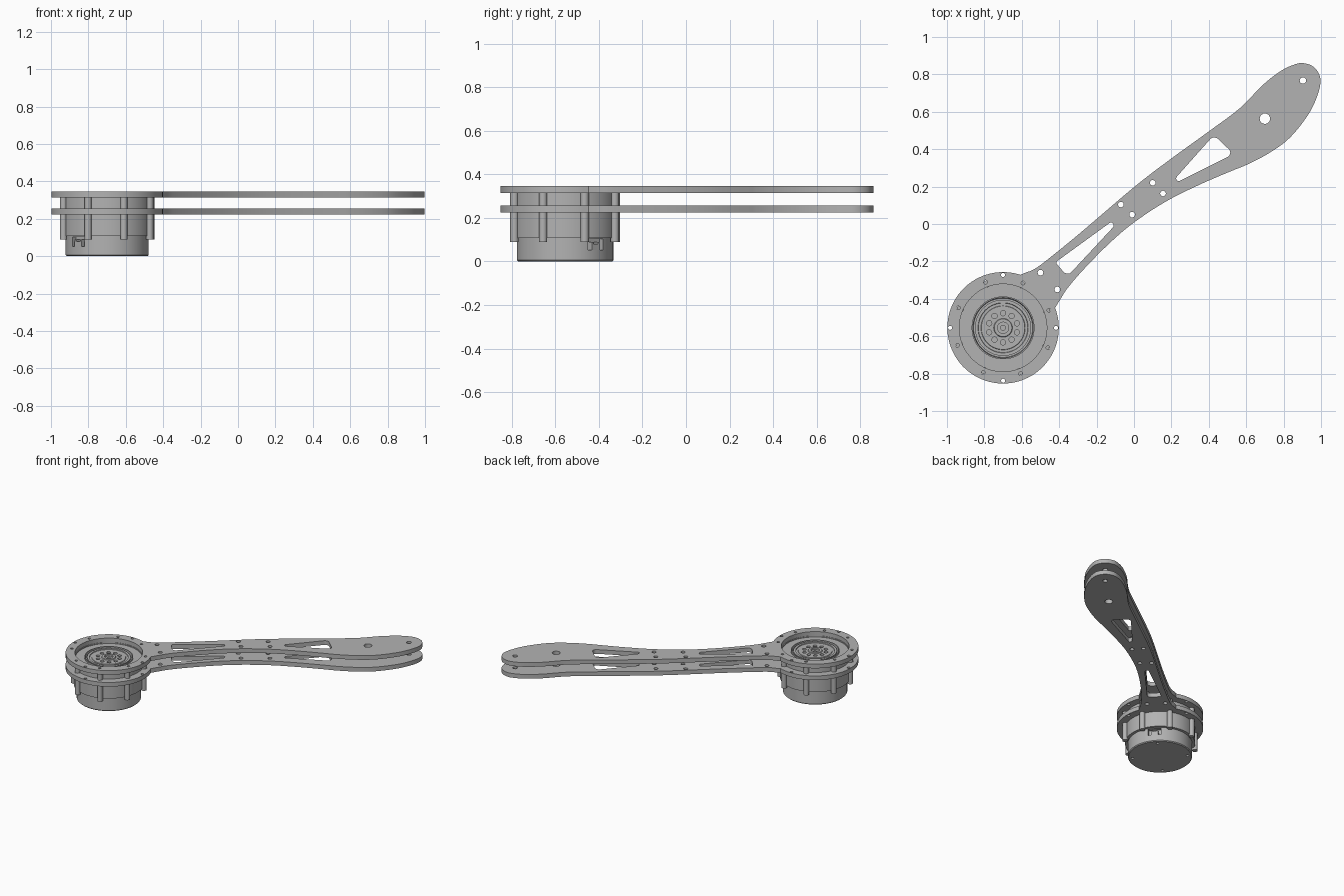
import bpy, bmesh, math
from math import cos, sin, radians, pi
from mathutils import Matrix, Vector

cube = bpy.data.objects.get("Cube")
if cube:
    bpy.data.objects.remove(cube, do_unlink=True)

HUB = Vector((-0.70, -0.555, 0))   # motor axis
PLATE_R, BOLT_R, OPEN_R = 0.298, 0.262, 0.234

metal = bpy.data.materials.new("satin grey metal")
metal.use_nodes = True
GREY = (0.45, 0.45, 0.45, 1)
metal.diffuse_color = GREY
metal.node_tree.nodes["Principled BSDF"].inputs["Base Color"].default_value = GREY


def finish(obj, angle=30):
    obj.data.materials.clear()
    obj.data.materials.append(metal)
    bpy.ops.object.select_all(action='DESELECT')
    obj.select_set(True)
    bpy.context.view_layer.objects.active = obj
    bpy.ops.object.shade_smooth_by_angle(angle=radians(angle))
    return obj


def to_object(name, bm):
    bmesh.ops.recalc_face_normals(bm, faces=bm.faces[:])
    mesh = bpy.data.meshes.new(name)
    bm.to_mesh(mesh)
    bm.free()
    obj = bpy.data.objects.new(name, mesh)
    bpy.context.collection.objects.link(obj)
    return obj


def polar(radius, degrees, z=0):
    a = radians(degrees)
    return HUB + Vector((radius * cos(a), radius * sin(a), z))


def add_cylinder(bm, centre, radius, z0, z1, segments=20):
    place = Matrix.Translation((centre[0], centre[1], (z0 + z1) / 2))
    bmesh.ops.create_cone(bm, cap_ends=True, segments=segments, radius1=radius,
                          radius2=radius, depth=z1 - z0, matrix=place)


def add_box(bm, centre, size, degrees):
    place = (Matrix.Translation(centre) @ Matrix.Rotation(radians(degrees), 4, 'Z')
             @ Matrix.Diagonal((*size, 1)))
    bmesh.ops.create_cube(bm, size=1, matrix=place)


def lathe(name, profile, segments=72):
    bm = bmesh.new()
    verts = [bm.verts.new(HUB + Vector((r, 0, z))) for r, z in profile]
    edges = [bm.edges.new(pair) for pair in zip(verts, verts[1:])]
    bmesh.ops.spin(bm, geom=verts + edges, cent=HUB, axis=(0, 0, 1),
                   angle=2 * pi, steps=segments, use_duplicate=False)
    bmesh.ops.remove_doubles(bm, verts=bm.verts[:], dist=1e-5)
    return to_object(name, bm)


def ring(centre, radius, count=20):
    return [(centre[0] + radius * cos(2 * pi * i / count),
             centre[1] + radius * sin(2 * pi * i / count)) for i in range(count)]


def smooth_path(points, steps=5):
    """Catmull-Rom curve through the points."""
    p = [Vector(q) for q in points]
    p = [2 * p[0] - p[1]] + p + [2 * p[-1] - p[-2]]
    out = []
    for a, b, c, d in zip(p, p[1:], p[2:], p[3:]):
        for i in range(steps):
            t = i / steps
            out.append(0.5 * (2 * b + (c - a) * t + (2 * a - 5 * b + 4 * c - d) * t ** 2
                              + (3 * b - a - 3 * c + d) * t ** 3))
    return out + [p[-2]]


def rounded(points, cut=0.012, steps=4):
    """Polygon with softened corners."""
    out, n = [], len(points)
    for i in range(n):
        a, b, c = (Vector(points[(i + k) % n]) for k in (-1, 0, 1))
        s = b + (a - b).normalized() * min(cut, (a - b).length * 0.45)
        e = b + (c - b).normalized() * min(cut, (c - b).length * 0.45)
        for k in range(steps + 1):
            t = k / steps
            out.append(s * (1 - t) ** 2 + b * 2 * t * (1 - t) + e * t * t)
    return out


# Arm outline: round hub end, then lower edge, tip and upper edge
lower_edge = [(-0.395, -0.405), (-0.353, -0.34), (-0.262, -0.235), (-0.128, -0.1),
              (0, 0.008), (0.17, 0.12), (0.35, 0.21), (0.52, 0.283), (0.61, 0.32),
              (0.727, 0.382), (0.835, 0.463), (0.935, 0.59), (0.985, 0.7)]
tip = [(0.996, 0.78), (0.963, 0.838), (0.905, 0.86), (0.85, 0.85)]
upper_edge = [(0.78, 0.815), (0.685, 0.74), (0.567, 0.62), (0.40, 0.495),
              (0.19, 0.343), (0, 0.197), (-0.29, -0.05), (-0.475, -0.2),
              (-0.54, -0.245), (-0.575, -0.258)]
hub_arc = [polar(PLATE_R, a).to_2d() for a in range(72, 380, 4)]
outline = hub_arc + smooth_path([polar(PLATE_R, 21).to_2d()] + lower_edge + tip + upper_edge)

# Lightening windows and holes
windows = [
    [(-0.42, -0.205), (-0.12, 0.013), (-0.105, -0.01), (-0.345, -0.268), (-0.372, -0.262)],
    [(0.222, 0.245), (0.415, 0.462), (0.442, 0.462), (0.517, 0.39), (0.511, 0.364), (0.235, 0.226)],
]
arm_holes = [(-0.5, -0.26), (-0.41, -0.35), (-0.07, 0.104), (-0.01, 0.05),
             (0.1, 0.22), (0.155, 0.163)]
bolt_angles = [21 + 45 * i for i in range(8)]

loops = [outline, ring(HUB, OPEN_R, 72)]
loops += [rounded(w) for w in windows]
loops += [ring(h, 0.015) for h in arm_holes]
loops += [ring((0.7, 0.563), 0.028), ring((0.903, 0.767), 0.017)]
loops += [ring(polar(BOLT_R, a), 0.010, 16) for a in bolt_angles]
loops += [ring(polar(0.283, a), 0.011, 16) for a in range(0, 360, 90)]


def arm_plate(name, z):
    curve = bpy.data.curves.new(name, 'CURVE')
    curve.dimensions = '2D'
    curve.fill_mode = 'BOTH'
    curve.extrude = 0.016
    for loop in loops:
        spline = curve.splines.new('POLY')
        spline.points.add(len(loop) - 1)
        for point, co in zip(spline.points, loop):
            point.co = (co[0], co[1], 0, 1)
        spline.use_cyclic_u = True
    temp = bpy.data.objects.new(name, curve)
    bpy.context.collection.objects.link(temp)
    graph = bpy.context.evaluated_depsgraph_get()
    mesh = bpy.data.meshes.new_from_object(temp.evaluated_get(graph))
    bpy.data.objects.remove(temp, do_unlink=True)
    bm = bmesh.new()
    bm.from_mesh(mesh)
    bmesh.ops.remove_doubles(bm, verts=bm.verts[:], dist=1e-5)
    bmesh.ops.translate(bm, verts=bm.verts[:], vec=(0, 0, z))
    finish(to_object(name, bm))


arm_plate("lower_arm_plate", 0.240)
arm_plate("upper_arm_plate", 0.330)

# Motor: base can, wider housing and stepped output face
motor = lathe("motor_body", [
    (0, 0), (0.216, 0), (0.222, 0.006), (0.222, 0.107), (0.242, 0.107), (0.242, 0.314),
    (0.231, 0.314), (0.231, 0.306), (0.168, 0.306), (0.168, 0.316), (0.161, 0.316),
    (0.158, 0.292), (0.150, 0.292), (0.150, 0.312), (0.134, 0.312), (0.132, 0.306),
    (0.118, 0.306), (0.116, 0.310), (0.050, 0.310), (0.047, 0.316), (0.030, 0.316),
    (0.030, 0.304), (0.013, 0.304), (0.013, 0.290), (0, 0.290)])

# Cutter for output bolt holes, base screw holes and connector recesses
bm = bmesh.new()
for i in range(10):
    add_cylinder(bm, polar(0.078, 18 + 36 * i), 0.014, 0.29, 0.33, 16)
for a in range(45, 360, 90):
    add_cylinder(bm, polar(0.19, a), 0.01, -0.02, 0.015, 16)
connector_angles = (40, 225)
for a in connector_angles:
    add_box(bm, polar(0.225, a, 0.078), (0.07, 0.09, 0.05), a)
cutter = to_object("motor_cutter", bm)
cutter.hide_render = True
boolean = motor.modifiers.new("recesses", 'BOOLEAN')
boolean.operation = 'DIFFERENCE'
boolean.solver = 'EXACT'
boolean.object = cutter
bpy.context.view_layer.objects.active = motor
bpy.ops.object.modifier_apply(modifier=boolean.name)
bpy.data.objects.remove(cutter, do_unlink=True)
finish(motor)

# Bolt bosses around the housing
bm = bmesh.new()
for a in bolt_angles:
    add_cylinder(bm, polar(0.25, a), 0.019, 0.09, 0.3145)
finish(to_object("housing_bosses", bm))

# Cable connectors in the base recesses
bm = bmesh.new()
for a in connector_angles:
    add_box(bm, polar(0.2, a, 0.066), (0.04, 0.05, 0.026), a)
    for side in (-1, 1):
        add_box(bm, polar(0.205, a + side * 5, 0.084), (0.03, 0.01, 0.012), a)
finish(to_object("cable_connectors", bm))
